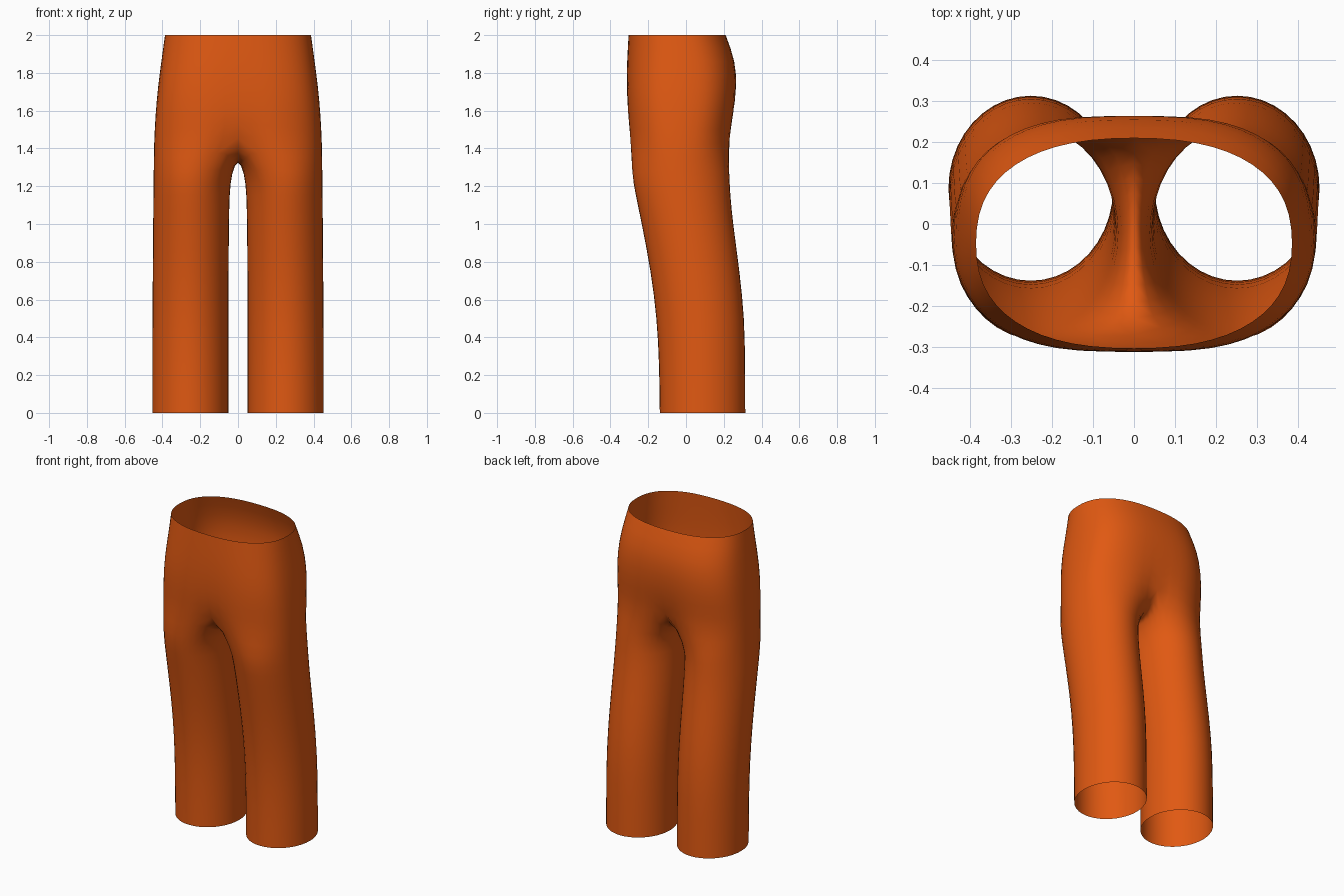
import bpy, bmesh, math

if "Cube" in bpy.data.objects:
    bpy.data.objects.remove(bpy.data.objects["Cube"])

N = 20            # points around one leg
SEAM = 3          # ring points -3..3 form the inner leg / crotch
SWELL = 1.011     # offsets the shrink of the subdivision

# height, front y, back y, outer x
PROFILE = [(0, -.14, .315, .455), (.3, -.143, .314, .455), (.5, -.155, .311, .454),
           (.75, -.187, .285, .452), (1.0, -.235, .25, .45), (1.15, -.267, .235, .449),
           (1.28, -.291, .23, .447), (1.4, -.306, .235, .444), (1.55, -.314, .255, .437),
           (1.7, -.317, .271, .425), (1.86, -.311, .262, .404), (2.0, -.303, .209, .385)]


def section(z):
    for a, b in zip(PROFILE, PROFILE[1:]):
        if z <= b[0]:
            t = (z - a[0]) / (b[0] - a[0])
            return [a[i] + t * (b[i] - a[i]) for i in (1, 2, 3)]
    return PROFILE[-1][1:]


def leg_point(k, z, inner):
    front, back, outer = section(z)
    a = 2 * math.pi * k / N
    rx, ry = (outer - inner) / 2 * SWELL, (back - front) / 2 * SWELL
    return ((outer + inner) / 2 - rx * math.cos(a), (front + back) / 2 - ry * math.sin(a), z)


def hip_point(k, z, power, dent):
    """Half of a rounded-square hip section, front centre to back centre."""
    front, back, outer = section(z)
    u = -math.pi / 2 + math.pi * (k - SEAM) / (N - 2 * SEAM)
    c, s = max(math.cos(u), 0), math.sin(u)
    x = outer * SWELL * c ** (2 / power)
    y = (back - front) / 2 * SWELL * math.copysign(abs(s) ** (2 / power), s)
    y *= 1 - dent * math.exp(-(x / .1) ** 2)
    if k in (SEAM, N - SEAM):
        x = 0
    return (x, (front + back) / 2 + y, z)


bm = bmesh.new()

# leg rings from the hem up to just below the crotch
rings = []
for z, inner in [(0, .05), (.25, .05), (.5, .05), (.75, .049), (1.0, .047), (1.16, .044), (1.27, .033)]:
    rings.append([bm.verts.new(leg_point(k, z, inner)) for k in range(N)])

# crotch ring: outer arc on the hips, inner arc along the centre seam
CROTCH = {-2: (.165, 1.40), -1: (.09, 1.36), 0: (0, 1.35), 1: (-.1, 1.36), 2: (-.2, 1.40)}
ring = []
for k in range(N):
    j = k if k <= N // 2 else k - N
    if j in CROTCH:
        ring.append(bm.verts.new((0, *CROTCH[j])))
    else:
        rise = abs(k - N / 2) / (N / 2 - SEAM)
        ring.append(bm.verts.new(hip_point(k, 1.42 + .08 * rise ** 3, 2.5, .13)))
rings.append(ring)
for low, high in zip(rings, rings[1:]):
    for k in range(N):
        n = (k + 1) % N
        bm.faces.new((low[n], low[k], high[k], high[n]))

# hip rings up to the open waist
low = {k: ring[k] for k in range(SEAM, N - SEAM + 1)}
for z, power, dent in [(1.58, 2.7, .05), (1.72, 2.75, .015), (1.86, 2.6, 0), (2.0, 2.4, 0)]:
    high = {k: bm.verts.new(hip_point(k, z, power, dent)) for k in low}
    for k in range(SEAM, N - SEAM):
        bm.faces.new((low[k + 1], low[k], high[k], high[k + 1]))
    low = high
bmesh.ops.recalc_face_normals(bm, faces=bm.faces)
# normals must point outward: check a face on the outer side of the leg
bm.faces.ensure_lookup_table()
side = max(bm.faces, key=lambda f: f.calc_center_median().x)
if side.normal.x < 0:
    bmesh.ops.reverse_faces(bm, faces=bm.faces)

mesh = bpy.data.meshes.new("trousers")
bm.to_mesh(mesh)
bm.free()
trousers = bpy.data.objects.new("trousers", mesh)
bpy.context.collection.objects.link(trousers)
mesh.polygons.foreach_set("use_smooth", [True] * len(mesh.polygons))

cloth = bpy.data.materials.new("orange cloth")
cloth.diffuse_color = (.75, .1, .006, 1)
cloth.use_nodes = True
cloth.node_tree.nodes["Principled BSDF"].inputs["Base Color"].default_value = cloth.diffuse_color
mesh.materials.append(cloth)

# second leg, then smoothing
mirror = trousers.modifiers.new("mirror", 'MIRROR')
mirror.use_clip = True
mirror.merge_threshold = .002
smooth = trousers.modifiers.new("smooth", 'SUBSURF')
smooth.levels = smooth.render_levels = 1
